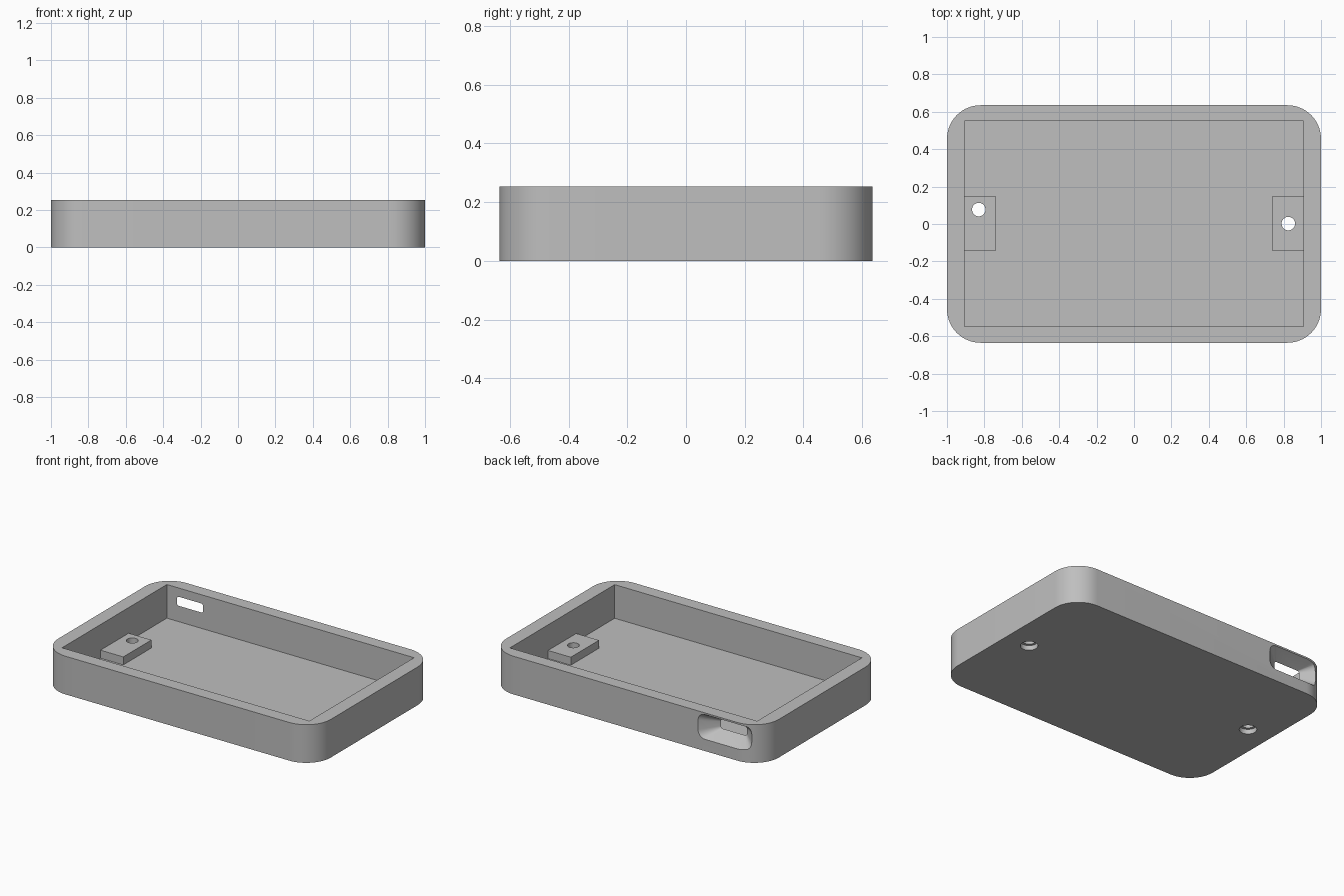
import bpy, bmesh, math
from mathutils import Vector

if "Cube" in bpy.data.objects:
    bpy.data.objects.remove(bpy.data.objects["Cube"])

HEIGHT, FLOOR, BOSS_TOP = 0.253, 0.03, 0.083


def rounded(cx, cy, hw, hh, r, n):
    """Counter-clockwise rounded rectangle outline."""
    pts = []
    for i, (sx, sy) in enumerate([(1, 1), (-1, 1), (-1, -1), (1, -1)]):
        for k in range(n + 1):
            a = math.radians(90 * i + 90 * k / n)
            pts.append((cx + sx * (hw - r) + r * math.cos(a),
                        cy + sy * (hh - r) + r * math.sin(a)))
    return pts


def rect(x0, x1, y0, y1):
    return [(x0, y0), (x1, y0), (x1, y1), (x0, y1)]


def circle(cx, cy, r, n=40):
    return [(cx + r * math.cos(math.tau * k / n), cy + r * math.sin(math.tau * k / n))
            for k in range(n)]


def loft(name, lower, upper):
    """Closed solid between two matching rings of 3D points."""
    bm = bmesh.new()
    a = [bm.verts.new(p) for p in lower]
    b = [bm.verts.new(p) for p in upper]
    bm.faces.new(a)
    bm.faces.new(b)
    n = len(a)
    for i in range(n):
        j = (i + 1) % n
        bm.faces.new((a[i], a[j], b[j], b[i]))
    bmesh.ops.recalc_face_normals(bm, faces=bm.faces)
    mesh = bpy.data.meshes.new(name)
    bm.to_mesh(mesh)
    bm.free()
    obj = bpy.data.objects.new(name, mesh)
    bpy.context.collection.objects.link(obj)
    return obj


def prism(name, outline, z0, z1):
    return loft(name, [(x, y, z0) for x, y in outline], [(x, y, z1) for x, y in outline])


def combine(target, helper, operation):
    mod = target.modifiers.new(helper.name, 'BOOLEAN')
    mod.operation, mod.solver, mod.object = operation, 'EXACT', helper
    bpy.context.view_layer.objects.active = target
    bpy.ops.object.modifier_apply(modifier=mod.name)
    bpy.data.objects.remove(helper, do_unlink=True)


# Outer shell with large rounded corners
tray = prism("case_tray", rounded(0, 0, 1.0, 0.635, 0.18, 16), 0, HEIGHT)

# Square-cornered cavity
combine(tray, prism("cavity", rect(-0.907, 0.907, -0.548, 0.55), FLOOR, 0.4), 'DIFFERENCE')

# Screw bosses against both end walls
for s in (-1, 1):
    x0, x1 = sorted((s * 0.74, s * 0.94))
    combine(tray, prism("boss", rect(x0, x1, -0.145, 0.15), 0.015, BOSS_TOP), 'UNION')

# Screw holes with counterbores from below
for x, y in ((-0.83, 0.077), (0.825, 0.002)):
    combine(tray, prism("screw_hole", circle(x, y, 0.036), -0.1, 0.2), 'DIFFERENCE')
    combine(tray, prism("counterbore", circle(x, y, 0.053), -0.1, 0.032), 'DIFFERENCE')

# Port in the back wall: flares outward from a small slot
slot = rounded(-0.737, 0.165, 0.096, 0.03, 0.015, 6)
flare = rounded(-0.737, 0.160, 0.204, 0.082, 0.05, 6)
inner = [Vector((x, 0.55, z)) for x, z in slot]
outer = [Vector((x, 0.635, z)) for x, z in flare]
combine(tray, loft("port_flare", inner, [o + (o - i) * 0.02 for i, o in zip(inner, outer)]),
        'DIFFERENCE')
combine(tray, loft("port_slot", [(x, 0.50, z) for x, z in slot],
                   [(x, 0.56, z) for x, z in slot]), 'DIFFERENCE')

# Plain grey plastic
grey = bpy.data.materials.new("grey_plastic")
grey.diffuse_color = (0.52, 0.52, 0.52, 1)
grey.use_nodes = True
grey.node_tree.nodes["Principled BSDF"].inputs["Base Color"].default_value = grey.diffuse_color
tray.data.materials.clear()
tray.data.materials.append(grey)
for p in tray.data.polygons:
    p.material_index = 0

bpy.ops.object.select_all(action='DESELECT')
tray.select_set(True)
bpy.context.view_layer.objects.active = tray
bpy.ops.object.shade_smooth_by_angle(angle=math.radians(30))
